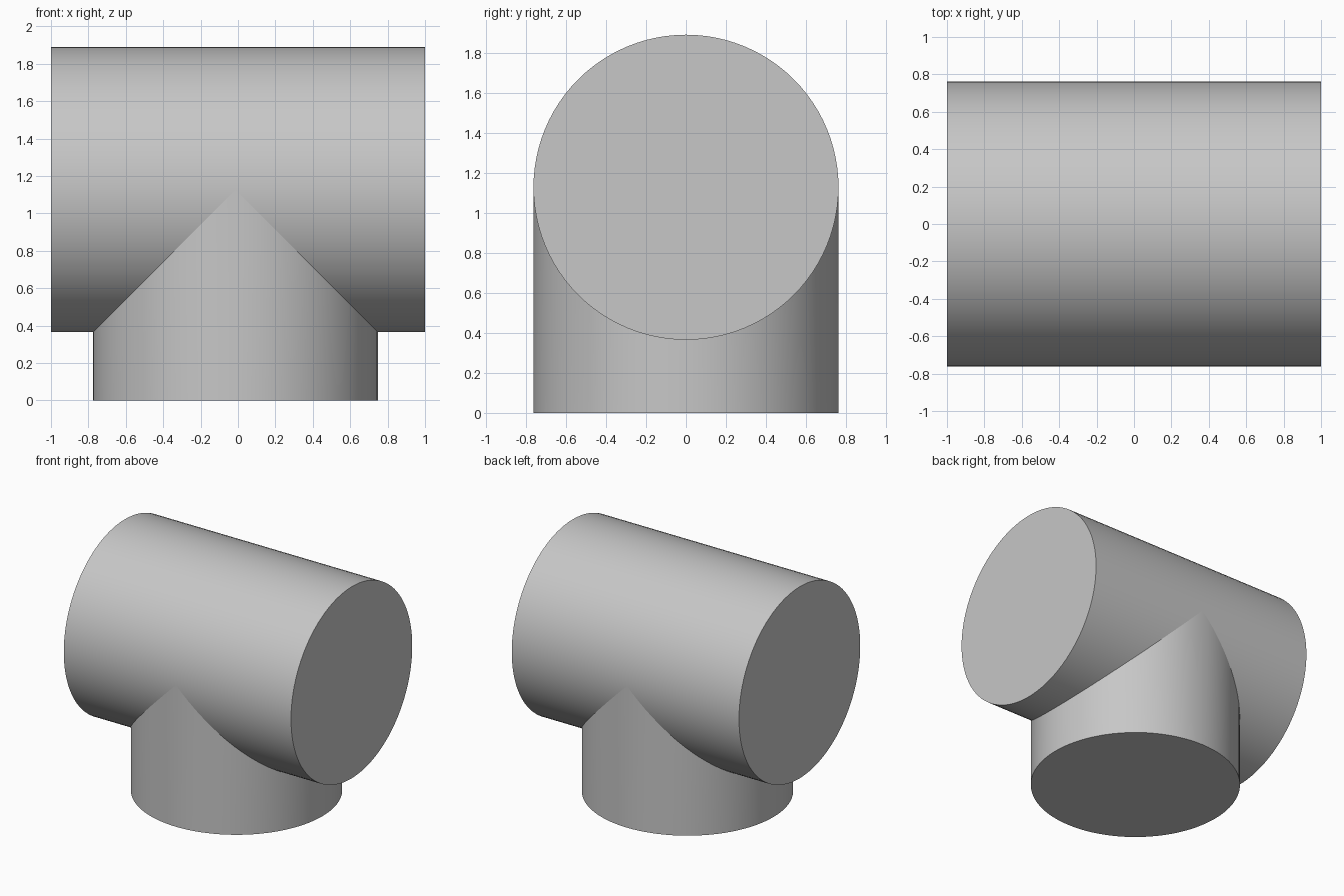
import bpy
import bmesh
from math import cos, sin, sqrt, pi

cube = bpy.data.objects.get("Cube")
if cube:
    bpy.data.objects.remove(cube, do_unlink=True)

RADIUS = 0.762
AXIS_Z = 1.127
STEM_X = -0.013
SIDES = 96

grey = bpy.data.materials.new("light_grey")
grey.use_nodes = True
colour = (0.57, 0.57, 0.57, 1)
grey.diffuse_color = colour
grey.node_tree.nodes["Principled BSDF"].inputs["Base Color"].default_value = colour


def make_tube(name, start, end, cap_end):
    """Skin two rings of points, closing the start and optionally the end."""
    bm = bmesh.new()
    a = [bm.verts.new(p) for p in start]
    b = [bm.verts.new(p) for p in end]
    for i in range(SIDES):
        j = (i + 1) % SIDES
        bm.faces.new((a[i], a[j], b[j], b[i]))
    bm.faces.new(a[::-1])
    if cap_end:
        bm.faces.new(b)
    bmesh.ops.recalc_face_normals(bm, faces=bm.faces)
    mesh = bpy.data.meshes.new(name)
    bm.to_mesh(mesh)
    bm.free()
    obj = bpy.data.objects.new(name, mesh)
    bpy.context.collection.objects.link(obj)
    mesh.materials.append(grey)
    bpy.ops.object.select_all(action="DESELECT")
    obj.select_set(True)
    bpy.context.view_layer.objects.active = obj
    bpy.ops.object.shade_smooth_by_angle()
    return obj


circle = [(RADIUS * cos(2 * pi * i / SIDES), RADIUS * sin(2 * pi * i / SIDES))
          for i in range(SIDES)]

# Horizontal cylinder with closed ends
make_tube("main_pipe",
          [(-1, u, AXIS_Z + v) for u, v in circle],
          [(1, u, AXIS_Z + v) for u, v in circle], True)

# Upright branch, its top trimmed to the underside of the main pipe
make_tube("branch_pipe",
          [(STEM_X + u, v, 0) for u, v in circle],
          [(STEM_X + u, v, AXIS_Z - sqrt(max(0, RADIUS ** 2 - v ** 2)))
           for u, v in circle], False)
